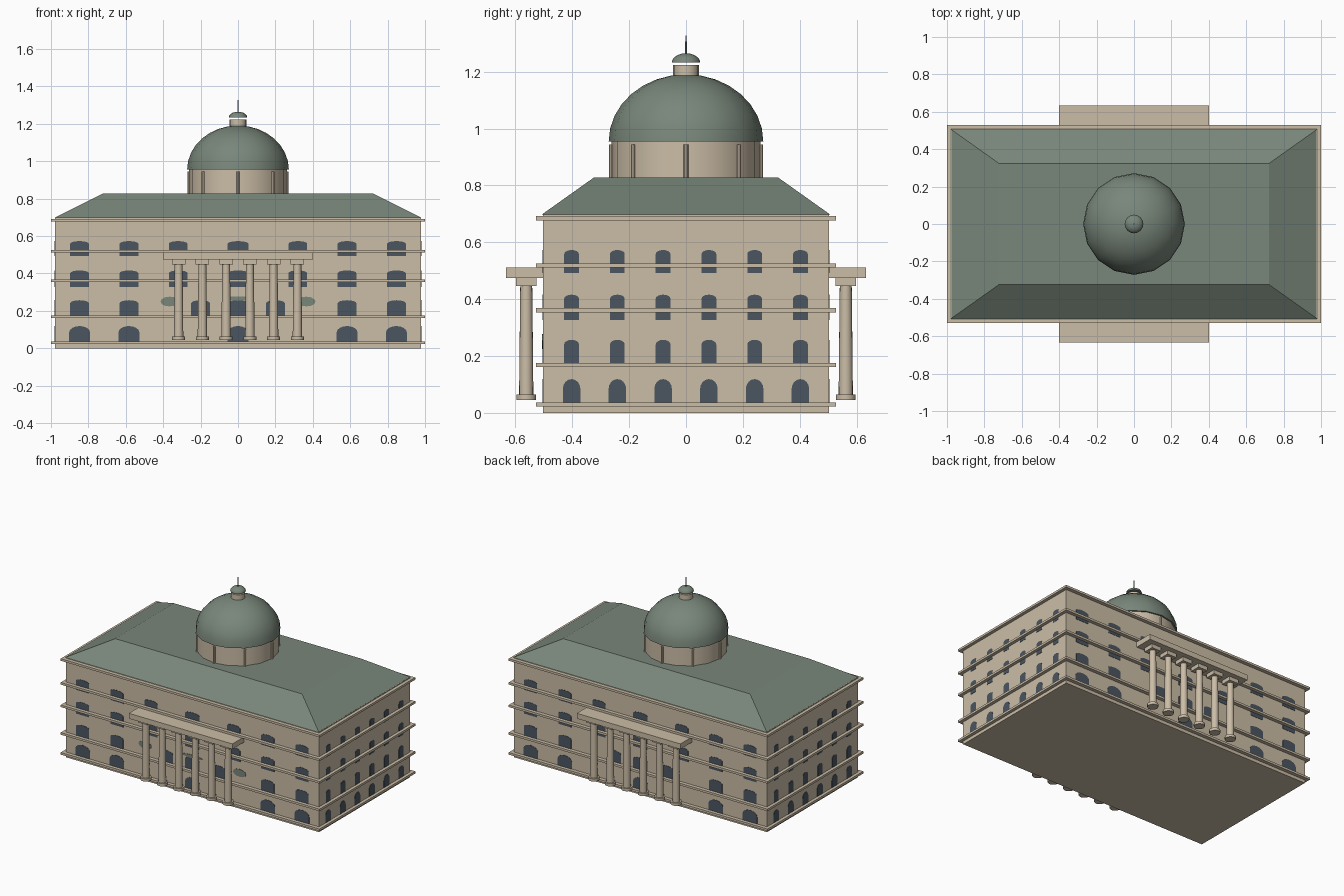
import bpy, bmesh, math
from mathutils import Matrix, Vector

cube = bpy.data.objects.get("Cube")
if cube:
    bpy.data.objects.remove(cube, do_unlink=True)


def material(name, rgb):
    mat = bpy.data.materials.new(name)
    mat.use_nodes = True
    mat.diffuse_color = (*rgb, 1)
    mat.node_tree.nodes["Principled BSDF"].inputs["Base Color"].default_value = (*rgb, 1)
    return mat


stone = material("tan stone", (0.60, 0.51, 0.385))
green = material("weathered green", (0.19, 0.24, 0.195))
glass = material("dark window", (0.07, 0.093, 0.12))


def finish(name, bm, mat, smooth=False):
    bmesh.ops.recalc_face_normals(bm, faces=bm.faces)
    mesh = bpy.data.meshes.new(name)
    bm.to_mesh(mesh)
    bm.free()
    mesh.materials.append(mat)
    obj = bpy.data.objects.new(name, mesh)
    bpy.context.collection.objects.link(obj)
    if smooth:
        bpy.ops.object.select_all(action='DESELECT')
        obj.select_set(True)
        bpy.context.view_layer.objects.active = obj
        bpy.ops.object.shade_smooth_by_angle(angle=math.radians(35))
    return obj


def box(name, lo, hi, mat):
    bm = bmesh.new()
    lo, hi = Vector(lo), Vector(hi)
    size = Matrix.Diagonal((*(hi - lo), 1))
    bmesh.ops.create_cube(bm, size=1, matrix=Matrix.Translation((lo + hi) / 2) @ size)
    return finish(name, bm, mat)


def turned(name, profile, mat, sides=16, at=(0, 0)):
    """Closed solid of revolution from (radius, height) pairs."""
    bm = bmesh.new()
    rings = []
    for r, z in profile:
        if r == 0:
            rings.append([bm.verts.new((at[0], at[1], z))])
            continue
        rings.append([bm.verts.new((at[0] + r * math.cos(math.tau * i / sides),
                                    at[1] + r * math.sin(math.tau * i / sides), z))
                      for i in range(sides)])
    for low, high in zip(rings, rings[1:]):
        for i in range(sides):
            j = (i + 1) % sides
            if len(high) == 1:
                bm.faces.new((low[i], low[j], high[0]))
            else:
                bm.faces.new((low[i], low[j], high[j], high[i]))
    bm.faces.new(rings[0])
    if len(rings[-1]) > 1:
        bm.faces.new(rings[-1])
    return finish(name, bm, mat, smooth=True)


def dome(r, z, height, steps):
    angles = [math.pi / 2 * i / steps for i in range(steps)]
    return [(r * math.cos(a), z + height * math.sin(a)) for a in angles] + [(0, z + height)]


def plates(name, outlines, wall, mat):
    """Thin plates on a wall; wall maps (along, outward, up) to the model."""
    bm = bmesh.new()
    for outline in outlines:
        back = [bm.verts.new(wall @ Vector((x, -0.002, z))) for x, z in outline]
        face = [bm.verts.new(wall @ Vector((x, 0.002, z))) for x, z in outline]
        bm.faces.new(face)
        bm.faces.new(back)
        n = len(outline)
        for i in range(n):
            j = (i + 1) % n
            bm.faces.new((back[i], back[j], face[j], face[i]))
    return finish(name, bm, mat)


def arch(x, low, high, half, rise):
    """Window outline with a flattened round head."""
    pts = [(x - half, low), (x + half, low)]
    for i in range(9):
        a = math.pi * i / 8
        pts.append((x + half * math.cos(a), high - rise + rise * math.sin(a)))
    return pts


def oval(x, z, rx, rz):
    return [(x + rx * math.cos(math.tau * i / 12), z + rz * math.sin(math.tau * i / 12))
            for i in range(12)]


# Main block and its stone bands
HX, HY = 0.978, 0.503
box("main_block", (-HX, -HY, 0), (HX, HY, 0.70), stone)
for i, z in enumerate((0.022, 0.161, 0.354, 0.511, 0.677)):
    box(f"stone_band_{i + 1}", (-1, -0.528, z), (1, 0.528, z + 0.015), stone)

# Hipped roof with a flat top
bm = bmesh.new()
bmesh.ops.create_cube(bm, size=2)
for v in bm.verts:
    top = v.co.z > 0
    v.co.x *= 0.722 if top else 0.98
    v.co.y *= 0.324 if top else 0.507
    v.co.z = 0.828 if top else 0.698
finish("hipped_roof", bm, green)

# Drum, dome, lantern and spire
turned("drum", [(0.262, 0.825), (0.262, 0.957)], stone)
for i in range(8):
    a = math.tau * i / 8
    turned(f"drum_column_{i + 1}", [(0.008, 0.826), (0.008, 0.945)], stone, 8,
           (0.263 * math.cos(a), 0.263 * math.sin(a)))
turned("dome", dome(0.272, 0.955, 0.236, 8), green)
turned("lantern", [(0.045, 1.18), (0.045, 1.223)], stone)
turned("lantern_cap", dome(0.05, 1.233, 0.032, 5), green)
turned("spire", [(0.004, 1.26), (0.002, 1.328)], green, 8)

# Porticos on the front and back
for side, s in (("front", -1), ("back", 1)):
    y0, y1 = sorted((s * 0.49, s * 0.633))
    box(f"{side}_portico_beam", (-0.4, y0, 0.474), (0.4, y1, 0.511), stone)
    y = s * 0.562
    for i in range(6):
        x = (i - 2.5) * 0.127
        label = f"{side}_column_{i + 1}"
        turned(label + "_base", [(0.035, 0.045), (0.035, 0.064)], stone, 16, (x, y))
        turned(label + "_shaft", [(0.025, 0.06), (0.024, 0.2), (0.022, 0.35), (0.021, 0.452)],
               stone, 16, (x, y))
        box(label + "_capital", (x - 0.036, y - 0.036, 0.447), (x + 0.036, y + 0.036, 0.476), stone)

# Windows: four floors of (sill, head, arch rise)
floors = ((0.037, 0.119, 0.035), (0.176, 0.257, 0.016), (0.327, 0.416, 0.014), (0.493, 0.573, 0.014))
long_wall, end_wall = [], []
for n, (low, high, rise) in enumerate(floors):
    half = 0.056 if n == 0 else 0.05
    inner = ((), (0.2,), (0.32,), (0.32,))[n]
    for x in (*inner, 0.583, 0.847):
        long_wall += [arch(s * x, low, high, half, rise) for s in (-1, 1)]
    long_wall.append(arch(0, low, high, 0.056, rise))
    for i in range(6):
        end_wall.append(arch((i - 2.5) * 0.161, low, high, 0.031 if n == 0 else 0.026, rise))

for name, angle, reach, outlines in (("front", 0, HY, long_wall), ("back", math.pi, HY, long_wall),
                                     ("left", math.pi / 2, HX, end_wall),
                                     ("right", -math.pi / 2, HX, end_wall)):
    wall = (Matrix.Rotation(angle, 4, 'Z') @ Matrix.Translation((0, -reach, 0))
            @ Matrix.Diagonal((1, -1, 1, 1)))
    plates(name + "_windows", outlines, wall, glass)
    if name == "front":
        # Greenish patches behind the portico
        patches = [oval(s * 0.365, 0.25, 0.05, 0.026) for s in (-1, 1)]
        patches.append(oval(0, 0.266, 0.08, 0.012))
        plates("front_green_patches", patches, wall @ Matrix.Translation((0, 0.001, 0)), green)
